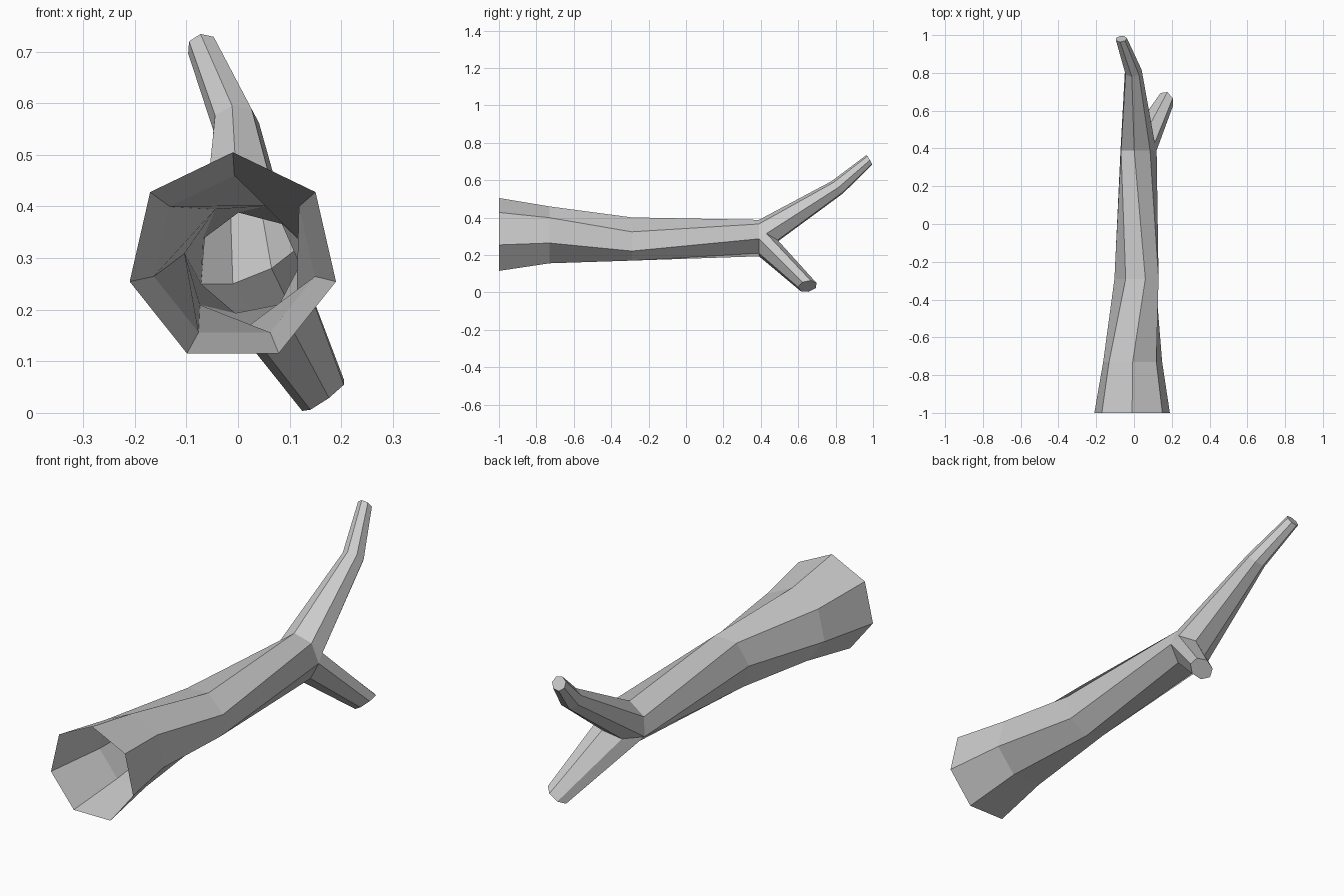
import bpy
import bmesh
from math import sin, cos, radians, tau
from mathutils import Vector

SIDES = 7

cube = bpy.data.objects.get("Cube")
if cube:
    bpy.data.objects.remove(cube, do_unlink=True)

bark = bpy.data.materials.new("grey_bark")
bark.use_nodes = True
bark.diffuse_color = (0.6, 0.6, 0.6, 1)
bark.node_tree.nodes["Principled BSDF"].inputs["Base Color"].default_value = bark.diffuse_color

bm = bmesh.new()


def trunk_ring(x, y, z, radius, twist):
    """Upright ring of vertices, starting at the top and turning towards +x."""
    angles = [radians(twist) + tau * i / SIDES for i in range(SIDES)]
    return [bm.verts.new((x + radius * sin(a), y, z + radius * cos(a))) for a in angles]


def branch_ring(previous, centre, normal, radius):
    """Tilted ring, turned so its corners line up with the previous ring."""
    turn = Vector((0, 0, 1)).rotation_difference(Vector(normal))
    best = None
    for direction in (1, -1):
        for phase in range(0, 360, 3):
            angles = [radians(phase) + direction * tau * i / SIDES for i in range(SIDES)]
            points = [Vector(centre) + turn @ Vector((cos(a), sin(a), 0)) * radius for a in angles]
            cost = sum((p - v.co).length_squared for p, v in zip(points, previous))
            if best is None or cost < best[0]:
                best = (cost, points)
    return [bm.verts.new(p) for p in best[1]]


def bridge(a, b):
    for i in range(SIDES):
        j = (i + 1) % SIDES
        bm.faces.new((a[i], a[j], b[j], b[i]))


def branch(base, sections):
    """Tube of rings ending in a flat cap."""
    ring = base
    for section in sections:
        following = branch_ring(ring, *section)
        bridge(ring, following)
        ring = following
    bm.faces.new(ring)


# Hollow trunk, open at the front
trunk = [trunk_ring(*r) for r in (
    (-0.01, -1.0, 0.30, 0.205, 0),
    (-0.007, -0.73, 0.30, 0.16, 0),
    (0.015, -0.29, 0.29, 0.12, 22),
    (0.02, 0.39, 0.29, 0.1, -11),
)]
for first, second in zip(trunk, trunk[1:]):
    bridge(first, second)

# Fork: a crotch line shared by both branches
end = trunk[-1]
side, inner, far = [bm.verts.new(p) for p in (
    (0.11, 0.43, 0.315), (0.065, 0.49, 0.28), (-0.01, 0.46, 0.25))]
bm.faces.new((end[1], end[2], side))

# Long upper branch with a bend
branch([end[6], end[0], end[1], side, inner, far, end[5]], (
    ((-0.005, 0.81, 0.562), (-0.1, 0.73, 0.67), 0.046),
    ((-0.068, 0.98, 0.708), (-0.1, 0.85, 0.5), 0.031),
))

# Short lower branch
branch([end[2], end[3], end[4], end[5], far, inner, side], (
    ((0.167, 0.65, 0.033), (0.57, 0.17, -0.79), 0.052),
))

bmesh.ops.recalc_face_normals(bm, faces=bm.faces[:])
mesh = bpy.data.meshes.new("forked_log")
bm.to_mesh(mesh)
bm.free()
mesh.materials.append(bark)
log = bpy.data.objects.new("forked_log", mesh)
bpy.context.collection.objects.link(log)
